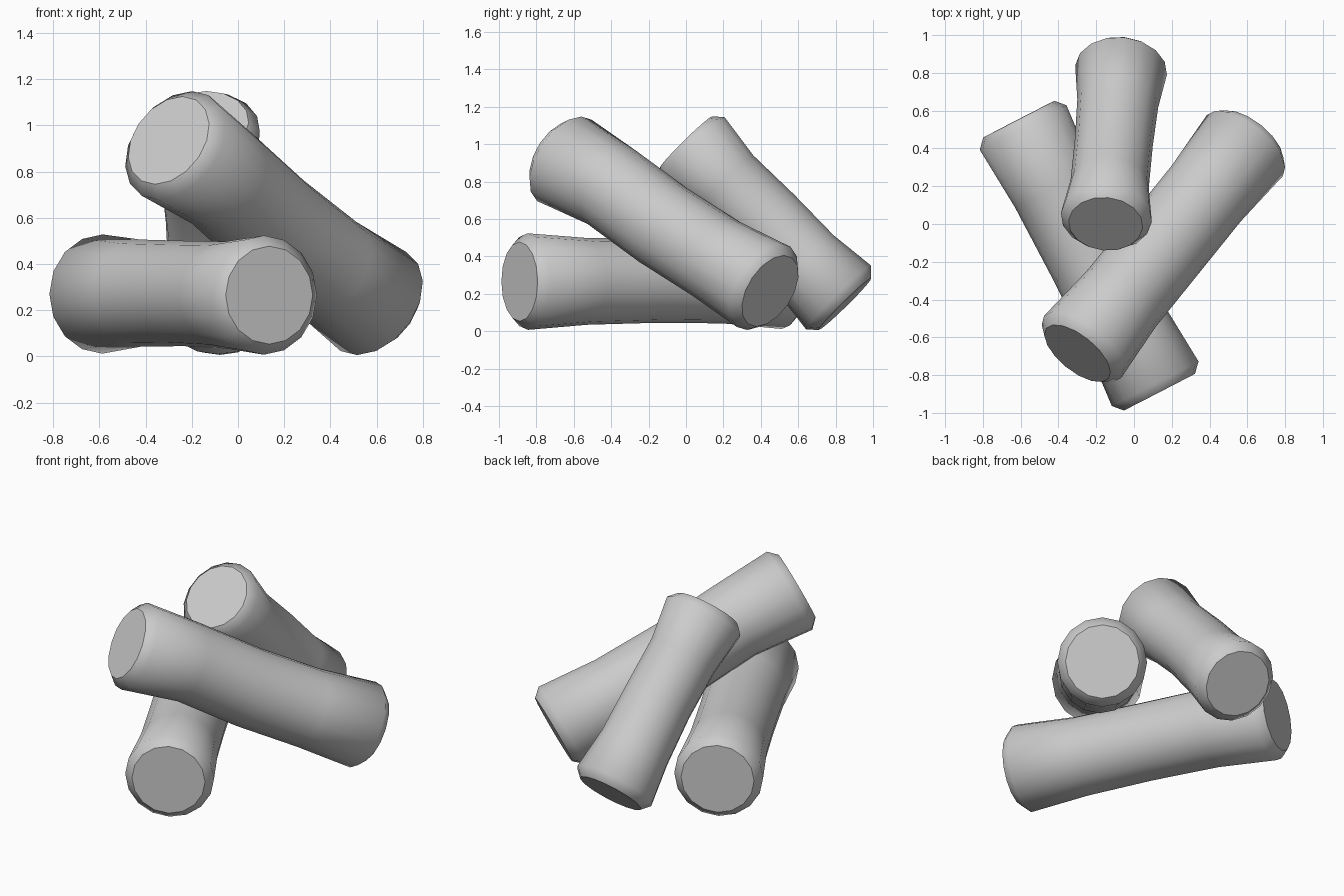
import bpy, bmesh, math
from mathutils import Vector

if "Cube" in bpy.data.objects:
    bpy.data.objects.remove(bpy.data.objects["Cube"])

SIDES = 16
INSET = 0.05  # length of the bevelled rim at each end


def make_log(name, start, end, cap_r, radii, bends):
    """Log from start to end: radii at rim, 1/4, 1/2, 3/4, rim; bends shift the three middle rings."""
    a, b = Vector(start), Vector(end)
    axis = b - a
    length = axis.length
    d = axis.normalized()
    side = d.cross(Vector((0, 0, 1))).normalized()
    up = side.cross(d)

    ts = [0, INSET / length, 0.25, 0.5, 0.75, 1 - INSET / length, 1]
    rs = [cap_r] + radii + [cap_r]
    shifts = [(0, 0), (0, 0)] + bends + [(0, 0), (0, 0)]

    bm = bmesh.new()
    rings = []
    for t, r, (sx, sz) in zip(ts, rs, shifts):
        c = a + axis * t + side * sx + up * sz
        ring = []
        for i in range(SIDES):
            ang = 2 * math.pi * i / SIDES
            ring.append(bm.verts.new(c + side * r * math.cos(ang) + up * r * math.sin(ang)))
        rings.append(ring)
    # smooth bark
    for r0, r1 in zip(rings, rings[1:]):
        for i in range(SIDES):
            j = (i + 1) % SIDES
            bm.faces.new((r0[i], r0[j], r1[j], r1[i])).smooth = True
    # flat sawn ends, split from the bark by sharp edges
    for ring in (rings[0], rings[-1]):
        cap = bm.faces.new(ring)
        for e in cap.edges:
            e.smooth = False
    bmesh.ops.recalc_face_normals(bm, faces=bm.faces)
    mesh = bpy.data.meshes.new(name)
    bm.to_mesh(mesh)
    bm.free()
    obj = bpy.data.objects.new(name, mesh)
    bpy.context.collection.objects.link(obj)
    return obj


# log lying on the ground
make_log("ground_log", (0.135, -0.89, 0.265), (-0.61, 0.555, 0.27), 0.212,
         [0.258, 0.232, 0.228, 0.232, 0.258], [(0, 0), (0, 0.005), (0, 0.005)])

# long log leaning over the ground log
make_log("leaning_log", (-0.30, -0.685, 0.935), (0.615, 0.45, 0.215), 0.212,
         [0.262, 0.235, 0.235, 0.235, 0.258], [(0, 0.015), (0, -0.01), (0, -0.01)])

# shorter log leaning from the back
make_log("back_log", (-0.15, 0.0, 1.01), (-0.065, 0.85, 0.145), 0.197,
         [0.242, 0.208, 0.207, 0.215, 0.244], [(0, 0), (0, 0.01), (0, 0)])
